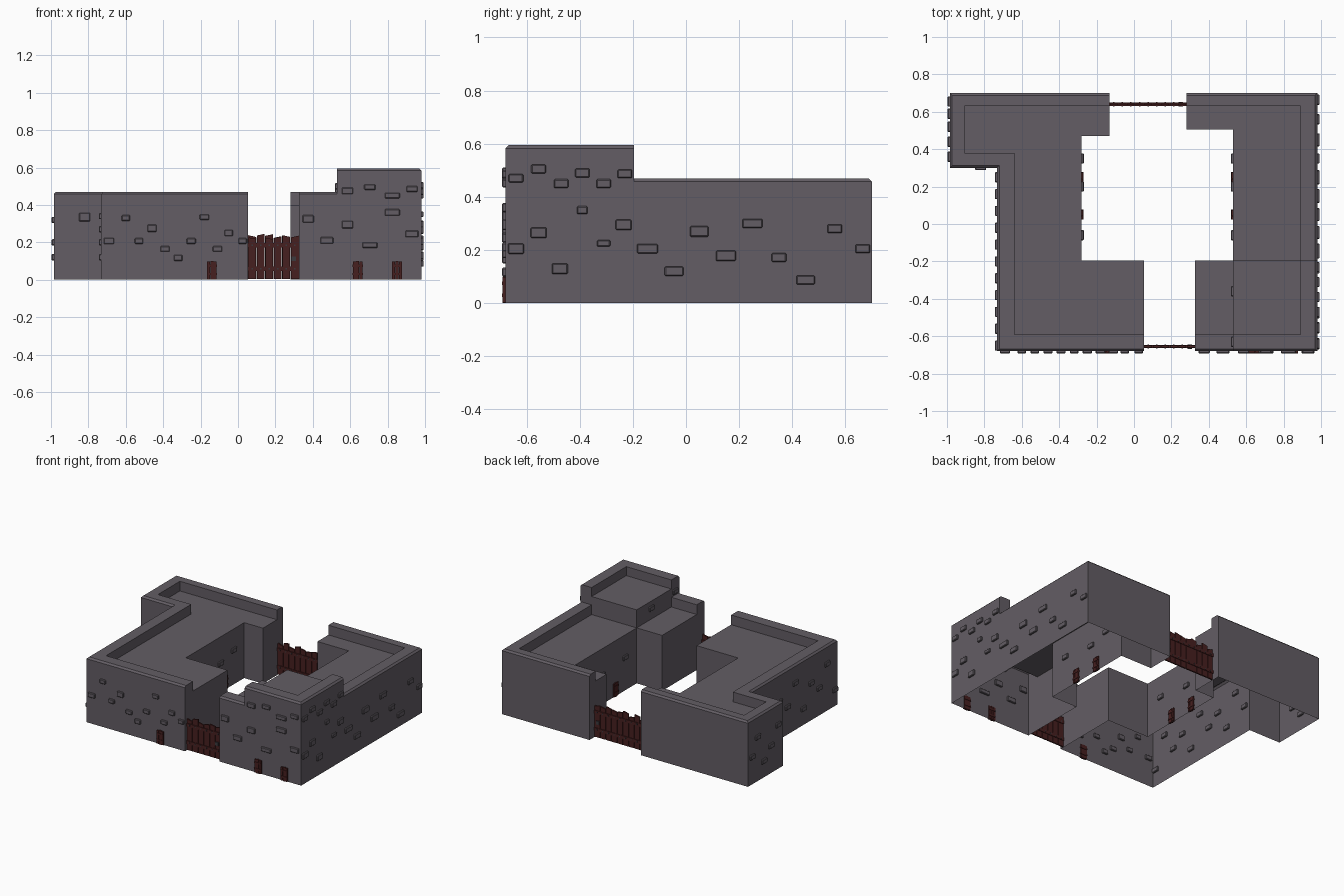
import bpy, bmesh, random
from mathutils import Matrix, Vector

if "Cube" in bpy.data.objects:
    bpy.data.objects.remove(bpy.data.objects["Cube"])

random.seed(4)


def mat(name, rgb):
    m = bpy.data.materials.new(name)
    m.diffuse_color = (*rgb, 1)
    m.use_nodes = True
    m.node_tree.nodes["Principled BSDF"].inputs["Base Color"].default_value = m.diffuse_color
    return m


STONE = mat("grey stone", (0.125, 0.11, 0.128))
WOOD = mat("dark red wood", (0.062, 0.014, 0.014))
IRON = mat("dark iron", (0.045, 0.042, 0.048))


def finish(bm, name, material):
    me = bpy.data.meshes.new(name)
    bm.to_mesh(me)
    bm.free()
    me.materials.append(material)
    ob = bpy.data.objects.new(name, me)
    bpy.context.collection.objects.link(ob)
    return ob


def shell(name, outer, inner, court, z0, roof, top):
    """Building open below: outer walls with a parapet, courtyard walls without."""
    bm = bmesh.new()

    def face(pts):
        bm.faces.new([bm.verts.new(p) for p in pts])

    def wall(a, b, lo, hi):
        face([(*a, lo), (*b, lo), (*b, hi), (*a, hi)])

    n = len(outer)
    for i in range(n - 1):
        wall(outer[i], outer[i + 1], z0, top)
        wall(inner[i + 1], inner[i], roof, top)
        face([(*p, top) for p in (outer[i], outer[i + 1], inner[i + 1], inner[i])])
    wall(inner[0], outer[0], z0, top)
    wall(outer[-1], inner[-1], z0, top)
    yard = [inner[-1]] + court + [inner[0]]
    for a, b in zip(yard, yard[1:]):
        wall(a, b, z0, roof)
    face([(*p, roof) for p in inner + court])
    bmesh.ops.remove_doubles(bm, verts=bm.verts, dist=0.0005)
    bmesh.ops.recalc_face_normals(bm, faces=bm.faces)
    # chamfer the outer top edge
    out = {(round(x, 3), round(y, 3)) for x, y in outer}
    key = lambda v: (round(v.co.x, 3), round(v.co.y, 3))
    rim = [e for e in bm.edges if all(abs(v.co.z - top) < 1e-4 and key(v) in out for v in e.verts)]
    bmesh.ops.bevel(bm, geom=rim, offset=0.012, segments=1, affect='EDGES')
    return finish(bm, name, STONE)


def add_box(bm, lo, hi):
    lo, hi = Vector(lo), Vector(hi)
    m = Matrix.Translation((lo + hi) / 2) @ Matrix.Diagonal((*(hi - lo), 1))
    return bmesh.ops.create_cube(bm, size=1, matrix=m)["verts"]


def plate(bm, axis, plane, u, z, w, h, depth):
    """Box straddling a wall plane: axis 0 is an x wall, axis 1 a y wall."""
    if axis == 0:
        return add_box(bm, (plane - depth, u - w / 2, z - h / 2), (plane + depth, u + w / 2, z + h / 2))
    return add_box(bm, (u - w / 2, plane - depth, z - h / 2), (u + w / 2, plane + depth, z + h / 2))


def stones(name, axis, plane, spots):
    bm = bmesh.new()
    for s in spots:
        u, z, w, h = s if len(s) == 4 else (*s, 0.055, 0.033)
        plate(bm, axis, plane, u, z, w, h, 0.012)
    bmesh.ops.bevel(bm, geom=bm.edges[:], offset=0.004, segments=1, affect='EDGES')
    finish(bm, name, STONE)


def door(name, axis, plane, u):
    # three upright boards with two iron straps
    bm = bmesh.new()
    for k in (-1, 0, 1):
        plate(bm, axis, plane, u + k * 0.018, 0.05, 0.016, 0.1 - 0.004 * abs(k), 0.008)
    for z in (0.03, 0.075):
        plate(bm, axis, plane, u, z, 0.054, 0.012, 0.011)
    finish(bm, name, WOOD)


def gate(name, x0, x1, y, n, side):
    bm = bmesh.new()
    p = (x1 - x0) / n
    nails = bmesh.new()
    for i in range(n):
        a, b = x0 + i * p + 0.002, x0 + (i + 1) * p - 0.002
        top = random.uniform(0.222, 0.242)
        vs = add_box(bm, (a, y - 0.005, 0.004), (b, y + 0.005, top))
        tilt = random.choice((-0.009, 0.009))
        for v in vs:
            if v.co.z > 0.1:
                v.co.z += tilt * (1 if v.co.x > (a + b) / 2 else 0)
        for z in (0.06, 0.185):
            c = (a + b) / 2
            add_box(nails, (c - 0.004, y - 0.011, z - 0.004), (c + 0.004, y + 0.011, z + 0.004))
    for z in (0.06, 0.185):
        add_box(bm, (x0, y - 0.009, z - 0.012), (x1, y + 0.009, z + 0.012))
    lx = x1 - 0.03
    add_box(nails, (lx - 0.012, y - 0.012, 0.1), (lx + 0.012, y + 0.012, 0.125))
    finish(bm, name + "_planks", WOOD)
    finish(nails, name + "_ironwork", IRON)


# main buildings
shell("left_building",
      [(-.13, .70), (-.985, .70), (-.985, .30), (-.732, .30), (-.732, -.68), (.053, -.68)],
      [(-.13, .63), (-.905, .63), (-.905, .38), (-.64, .38), (-.64, -.59), (.053, -.59)],
      [(.053, -.195), (-.28, -.195), (-.28, .47), (-.13, .47)], 0, .40, .47)
shell("right_building",
      [(.327, -.68), (.98, -.68), (.98, .70), (.28, .70)],
      [(.327, -.59), (.89, -.59), (.89, .63), (.28, .63)],
      [(.28, .505), (.53, .505), (.53, -.195), (.327, -.195)], 0, .40, .47)
shell("tower",
      [(.53, -.68), (.98, -.68), (.98, -.195)],
      [(.53, -.59), (.89, -.59), (.89, -.195)],
      [(.53, -.195)], .40, .53, .595)

# raised stones
stones("front_left_stones", 1, -.68, [
    (-.60, .33, .045, .03), (-.46, .275, .05, .038), (-.18, .335, .05, .03), (-.05, .25, .045, .033),
    (-.69, .207), (-.53, .207, .045, .03), (-.25, .207, .05, .03), (.025, .207, .045, .03),
    (-.39, .165, .05, .03), (-.11, .165, .05, .03), (-.32, .117, .045, .033)])
stones("front_right_stones", 1, -.68, [
    (.375, .325, .06, .04), (.475, .21, .07, .035), (.585, .295, .06, .04), (.705, .185, .08, .03),
    (.585, .475, .06, .035), (.705, .495, .06, .03), (.825, .45, .08, .03), (.93, .485, .06, .03),
    (.825, .36, .08, .035), (.93, .245, .07, .035)])
stones("right_wall_stones", 0, .98, [
    (-.64, .47), (-.555, .505), (-.47, .45), (-.39, .49), (-.31, .45), (-.23, .487), (-.39, .35, .04, .03),
    (-.235, .295, .06, .04), (-.555, .265, .06, .04), (-.64, .205, .06, .04), (-.31, .225, .05, .025),
    (-.145, .205, .08, .035), (-.475, .13, .06, .04), (-.045, .12, .07, .035), (.05, .27, .07, .04),
    (.15, .178, .075, .04), (.25, .3, .075, .035), (.35, .172), (.45, .087, .07, .035),
    (.56, .28), (.665, .205)])
zs = (.2, .34, .12, .27)
stones("left_wall_stones", 0, -.732, [(.25 - .09 * i, zs[i % 4]) for i in range(11)])
stones("wing_side_stones", 0, -.985, [(.36, .32), (.44, .2), (.52, .12), (.59, .32), (.655, .2)])
stones("wing_front_stones", 1, .30, [(-.82, .335, .06, .045)])
for side, x in (("left", -.28), ("right", .53)):
    stones(side + "_courtyard_stones", 0, x, [(.35, .25), (.20, .21), (-.06, .24)])
    # courtyard doors
    for i, y in enumerate((.05, .25)):
        door(f"{side}_courtyard_door_{i + 1}", 0, x, y)
stones("tower_side_stones", 0, .53, [(-.63, .50), (-.36, .48)])

# front doors
for i, x in enumerate((-.14, .64, .85)):
    door(f"front_door_{i + 1}", 1, -.682, x)

# plank gates
gate("front_gate", .053, .327, -.655, 6, -1)
gate("back_gate", -.13, .28, .64, 9, 1)
